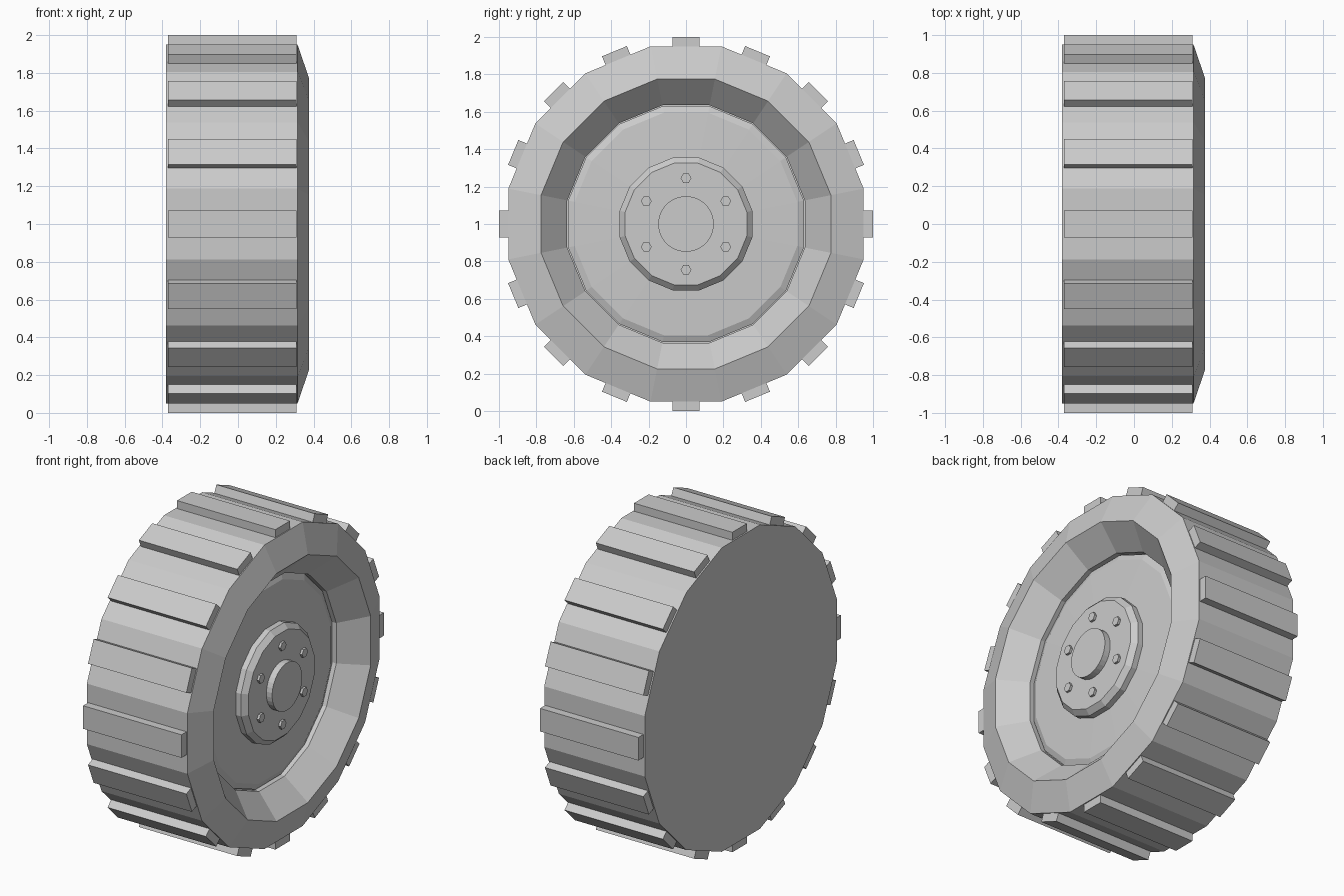
import bpy, bmesh
from math import cos, sin, pi
from mathutils import Matrix

cube = bpy.data.objects.get("Cube")
if cube:
    bpy.data.objects.remove(cube, do_unlink=True)

SIDES = 16
AXLE_Z = 1.0

grey = bpy.data.materials.new("light_grey")
grey.use_nodes = True
tone = (0.6, 0.6, 0.6, 1)
grey.diffuse_color = tone
grey.node_tree.nodes["Principled BSDF"].inputs["Base Color"].default_value = tone


def finish(name, bm):
    """Turn a bmesh built around the axle into a grey object."""
    bmesh.ops.recalc_face_normals(bm, faces=bm.faces)
    mesh = bpy.data.meshes.new(name)
    bm.to_mesh(mesh)
    bm.free()
    mesh.materials.append(grey)
    obj = bpy.data.objects.new(name, mesh)
    obj.location.z = AXLE_Z
    bpy.context.collection.objects.link(obj)
    return obj


def lathe(name, profile, sides=SIDES, turn=0.5, centre=(0, 0)):
    """Spin (x, flat radius) points about the x axis and cap both ends."""
    bm = bmesh.new()
    rings = []
    for x, flat in profile:
        r = flat / cos(pi / sides)
        angles = [2 * pi * (i + turn) / sides for i in range(sides)]
        rings.append([bm.verts.new((x, centre[0] + r * cos(a), centre[1] + r * sin(a)))
                      for a in angles])
    for a, b in zip(rings, rings[1:]):
        for i in range(sides):
            j = (i + 1) % sides
            bm.faces.new((a[i], a[j], b[j], b[i]))
    bm.faces.new(rings[0])
    bm.faces.new(rings[-1])
    return finish(name, bm)


# Tyre body with a sloped shoulder and a recess on the outer side
lathe("tyre", [(-0.38, 0.95), (0.315, 0.95), (0.375, 0.775),
               (0.235, 0.635), (0.2, 0.635)])

# Rim plate, hub and centre cap
lathe("rim_plate", [(0.19, 0.63), (0.21, 0.63), (0.225, 0.595), (0.235, 0.34)])
lathe("hub", [(0.2, 0.355), (0.27, 0.355), (0.3, 0.325)])
cap = lathe("hub_cap", [(0.29, 0.148), (0.34, 0.148)], sides=32)

# Ring of wheel nuts
for i in range(6):
    a = pi / 2 + i * pi / 3
    lathe(f"wheel_nut_{i + 1}", [(0.29, 0.025), (0.315, 0.025)], sides=6, turn=0,
          centre=(0.245 * cos(a), 0.245 * sin(a)))

# Tread bars, one on each flat of the tyre
for i in range(SIDES):
    bm = bmesh.new()
    bmesh.ops.create_cube(bm, size=1)
    bmesh.ops.scale(bm, vec=(0.68, 0.144, 0.1), verts=bm.verts)
    bmesh.ops.translate(bm, vec=(-0.031, 0, 0.95), verts=bm.verts)
    bmesh.ops.rotate(bm, cent=(0, 0, 0), verts=bm.verts,
                     matrix=Matrix.Rotation(2 * pi * i / SIDES, 3, 'X'))
    finish(f"tread_bar_{i + 1}", bm)
